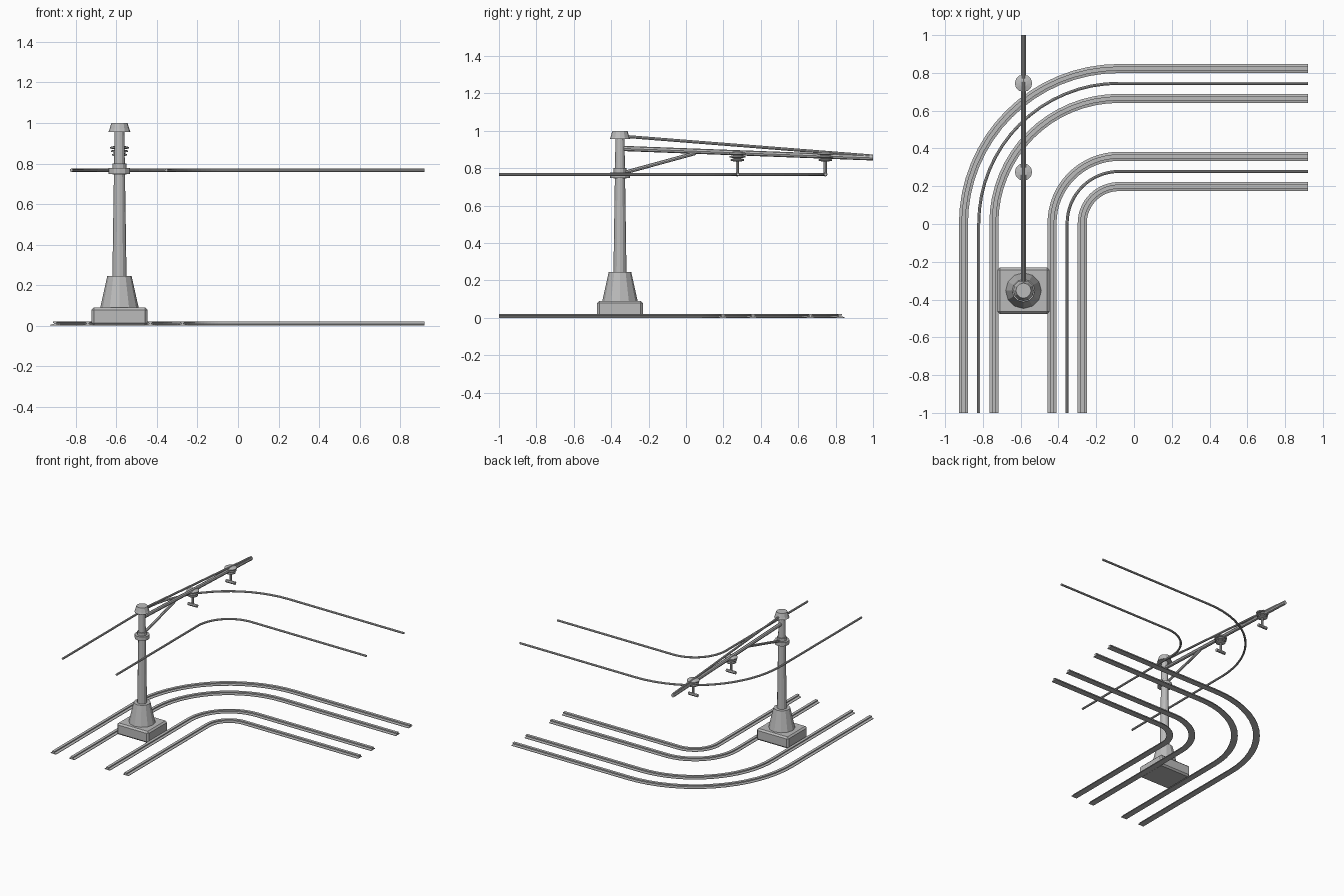
import bpy, bmesh
from math import pi, sin, cos
from mathutils import Vector

cube = bpy.data.objects.get("Cube")
if cube:
    bpy.data.objects.remove(cube)

grey = bpy.data.materials.new("plain grey")
grey.use_nodes = True
COLOUR = (0.5, 0.5, 0.5, 1)
grey.diffuse_color = COLOUR
grey.node_tree.nodes["Principled BSDF"].inputs["Base Color"].default_value = COLOUR

PX, PY = -0.585, -0.353      # post position
BEND = Vector((-0.08, 0, 0))  # shared centre of the bends


def add(name, bm):
    bmesh.ops.recalc_face_normals(bm, faces=bm.faces)
    mesh = bpy.data.meshes.new(name)
    bm.to_mesh(mesh)
    bm.free()
    mesh.materials.append(grey)
    obj = bpy.data.objects.new(name, mesh)
    bpy.context.collection.objects.link(obj)
    return obj


def turned(name, profile, x, y, sides=12):
    """Faceted solid of revolution from (radius, height) pairs."""
    bm = bmesh.new()
    rings = [[bm.verts.new((x + r * cos(2 * pi * i / sides), y + r * sin(2 * pi * i / sides), z))
              for i in range(sides)] for r, z in profile]
    for a, b in zip(rings, rings[1:]):
        for i in range(sides):
            j = (i + 1) % sides
            bm.faces.new((a[i], a[j], b[j], b[i]))
    bm.faces.new(rings[0])
    bm.faces.new(rings[-1])
    return add(name, bm)


def rod(name, start, end, radius, sides=8):
    """Straight bar between two points."""
    start, end = Vector(start), Vector(end)
    axis = end - start
    bm = bmesh.new()
    bmesh.ops.create_cone(bm, cap_ends=True, segments=sides, radius1=radius, radius2=radius, depth=axis.length)
    turn = axis.to_track_quat('Z', 'Y').to_matrix().to_4x4()
    bmesh.ops.transform(bm, matrix=turn, verts=bm.verts)
    bmesh.ops.translate(bm, vec=(start + end) / 2, verts=bm.verts)
    return add(name, bm)


def box(name, centre, size, bevel):
    bm = bmesh.new()
    bmesh.ops.create_cube(bm, size=1)
    bmesh.ops.scale(bm, vec=size, verts=bm.verts)
    bmesh.ops.translate(bm, vec=centre, verts=bm.verts)
    bmesh.ops.bevel(bm, geom=bm.edges[:], offset=bevel, segments=1, affect='EDGES')
    return add(name, bm)


def swept(name, section, side_x, side_y, radius, steps=16):
    """Sweep an (offset, height) section along a straight, a bend and a straight."""
    cx, cy = side_x + radius, side_y - radius
    path = [((side_x, -1), (-1, 0))]
    for i in range(steps + 1):
        a = pi - pi / 2 * i / steps
        n = (cos(a), sin(a))
        path.append(((cx + radius * n[0], cy + radius * n[1]), n))
    path.append(((0.92, side_y), (0, 1)))
    bm = bmesh.new()
    rings = [[bm.verts.new((p[0] + n[0] * o, p[1] + n[1] * o, z)) for o, z in section]
             for p, n in path]
    count = len(section)
    for a, b in zip(rings, rings[1:]):
        for i in range(count):
            j = (i + 1) % count
            bm.faces.new((a[i], a[j], b[j], b[i]))
    bm.faces.new(rings[0])
    bm.faces.new(rings[-1])
    return add(name, bm)


# Rails: wide foot, narrow web and head
half = [(0.024, 0), (0.024, 0.004), (0.006, 0.008), (0.006, 0.012), (0.011, 0.014), (0.011, 0.02)]
rail = half + [(-o, z) for o, z in reversed(half)]
for name, x, y in (("outer_track_outer_rail", -0.903, 0.823), ("outer_track_inner_rail", -0.742, 0.665),
                   ("inner_track_outer_rail", -0.434, 0.358), ("inner_track_inner_rail", -0.274, 0.198)):
    swept(name, rail, x, y, BEND.x - x)

# Overhead wires
wire = [(0.008 * cos(pi * i / 4), 0.767 + 0.008 * sin(pi * i / 4)) for i in range(8)]
for name, x, y in (("outer_wire", -0.822, 0.745), ("inner_wire", -0.354, 0.278)):
    swept(name, wire, x, y, BEND.x - x)

# Post
box("post_footing", (PX, PY, 0.045), (0.275, 0.245, 0.09), 0.012)
turned("post_pedestal", [(0.095, 0.088), (0.06, 0.245)], PX, PY)
turned("post_column", [(0.035, 0.24), (0.024, 0.97)], PX, PY)
turned("post_cap", [(0.055, 0.955), (0.05, 0.967), (0.04, 1.0)], PX, PY)
turned("post_collar", [(0.035, 0.745), (0.035, 0.80)], PX, PY)
turned("post_collar_ring", [(0.053, 0.748), (0.053, 0.778)], PX, PY)

# Cantilever arm, tie and brace
rod("arm", (PX, PY, 0.906), (PX, 1.0, 0.855), 0.014)
rod("arm_tie", (PX, PY, 0.972), (PX, 1.0, 0.865), 0.008)
rod("arm_brace", (PX, PY + 0.03, 0.778), (PX, 0.05, 0.88), 0.01)

# Insulators with wire clamps
for name, y in (("inner", 0.275), ("outer", 0.745)):
    turned(name + "_insulator", [(0.02, 0.888), (0.046, 0.882), (0.046, 0.874), (0.02, 0.870),
                                 (0.042, 0.864), (0.042, 0.858), (0.02, 0.853), (0.036, 0.847),
                                 (0.036, 0.840), (0.015, 0.835)], PX, y)
    rod(name + "_hanger", (PX, y, 0.84), (PX, y, 0.765), 0.009)
    rod(name + "_clamp", (PX - 0.04, y, 0.767), (PX + 0.04, y, 0.767), 0.012)
